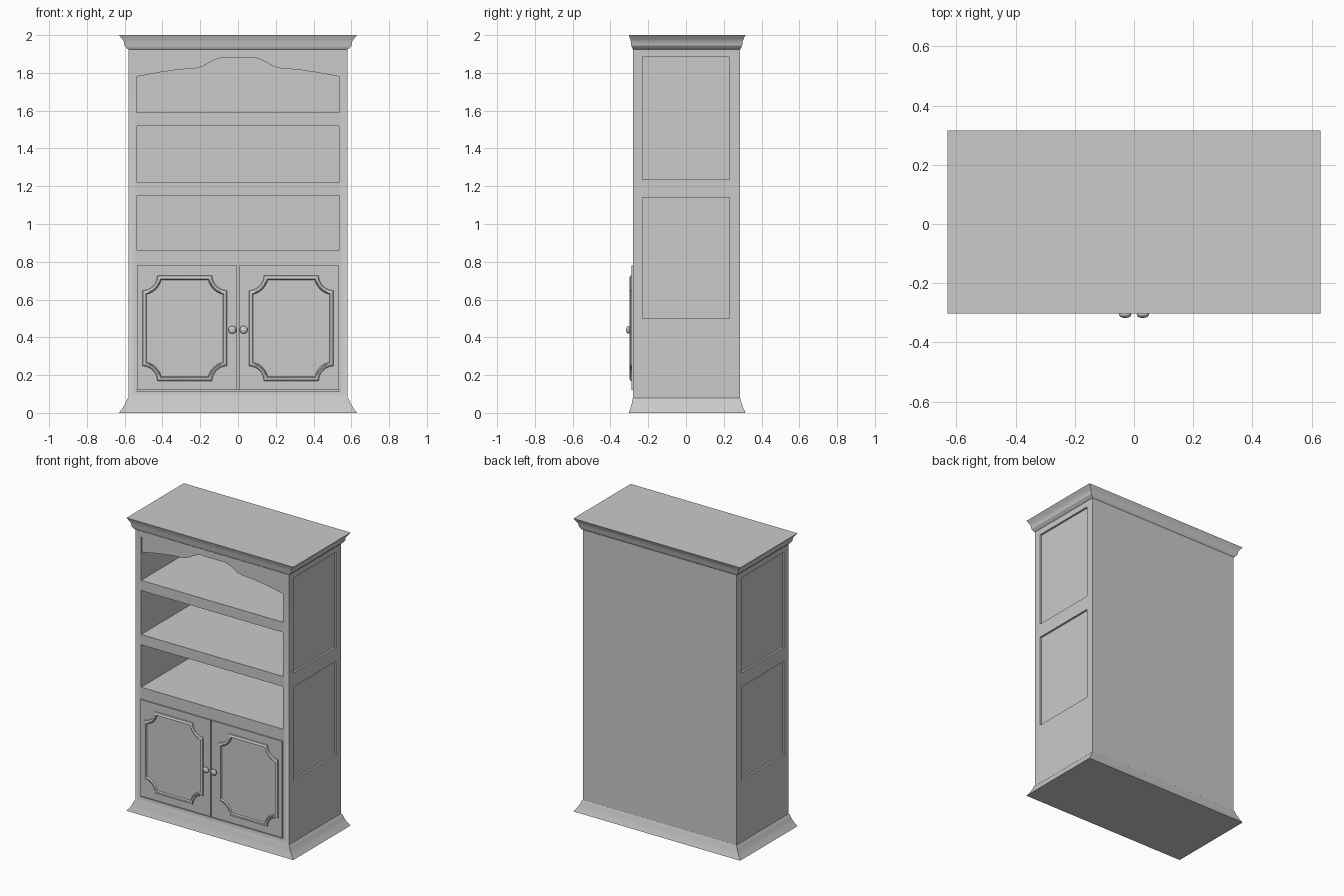
import bpy, bmesh, math
from mathutils import Matrix

if "Cube" in bpy.data.objects:
    bpy.data.objects.remove(bpy.data.objects["Cube"])

mat = bpy.data.materials.new("warm grey")
mat.diffuse_color = (0.6, 0.59, 0.575, 1)
mat.use_nodes = True
mat.node_tree.nodes["Principled BSDF"].inputs["Base Color"].default_value = mat.diffuse_color


def make(name, bm, smooth=None):
    bmesh.ops.recalc_face_normals(bm, faces=bm.faces)
    me = bpy.data.meshes.new(name)
    bm.to_mesh(me)
    bm.free()
    ob = bpy.data.objects.new(name, me)
    bpy.context.collection.objects.link(ob)
    me.materials.append(mat)
    if smooth:
        bpy.ops.object.select_all(action='DESELECT')
        bpy.context.view_layer.objects.active = ob
        ob.select_set(True)
        bpy.ops.object.shade_smooth_by_angle(angle=math.radians(smooth))
    return ob


def add_box(bm, x0, x1, y0, y1, z0, z1):
    m = Matrix.Translation(((x0 + x1) / 2, (y0 + y1) / 2, (z0 + z1) / 2)) @ \
        Matrix.Diagonal((x1 - x0, y1 - y0, z1 - z0, 1))
    bmesh.ops.create_cube(bm, size=1, matrix=m)


def skin(bm, rings):
    for a, b in zip(rings, rings[1:]):
        n = len(a)
        for i in range(n):
            bm.faces.new((a[i], a[(i + 1) % n], b[(i + 1) % n], b[i]))


# Cabinet body with flared base and crown: (flare amount, height)
profile = [(1, 0), (.62, .025), (.3, .052), (.12, .075), (0, .08),
           (0, 1.925), (.18, 1.93), (.42, 1.945), (.48, 1.965), (.68, 1.98), (1, 2)]
bm = bmesh.new()
rings = []
for t, z in profile:
    x, yf, yb = .58 + .05 * t, -.28 - .023 * t, .285 + .03 * t
    rings.append([bm.verts.new(p) for p in
                  ((-x, yf, z), (x, yf, z), (x, yb, z), (-x, yb, z))])
skin(bm, rings)
bm.faces.new(rings[0])
bm.faces.new(rings[-1])
body = make("cabinet_body", bm)

# Cutter for shelf openings, side panels and the groove under the doors
bm = bmesh.new()
for z0, z1 in ((.86, 1.15), (1.22, 1.52), (1.59, 1.885)):
    add_box(bm, -.535, .535, -.5, .265, z0, z1)
for z0, z1 in ((.5, 1.14), (1.235, 1.885)):
    for s in (-1, 1):
        add_box(bm, *sorted((s * .567, s * .8)), -.23, .23, z0, z1)
add_box(bm, -.535, .535, -.5, -.272, .113, .121)
cutter = make("opening_cutter", bm)
cutter.hide_render = True
mod = body.modifiers.new("openings", 'BOOLEAN')
mod.operation = 'DIFFERENCE'
mod.solver = 'EXACT'
mod.object = cutter
bpy.context.view_layer.objects.active = body
body.select_set(True)
bpy.ops.object.modifier_apply(modifier=mod.name)
bpy.data.objects.remove(cutter)
bpy.ops.object.shade_smooth_by_angle(angle=math.radians(30))

# Arched valance across the top opening
half = [(.535, 1.78), (.42, 1.802), (.31, 1.818), (.23, 1.823), (.19, 1.833),
        (.15, 1.856), (.12, 1.871), (.095, 1.878)]
outline = half + [(-x, z) for x, z in reversed(half)] + [(-.535, 1.885), (.535, 1.885)]
bm = bmesh.new()
rings = [[bm.verts.new((x, y, z)) for x, z in outline] for y in (-.274, -.25)]
skin(bm, rings)
for r in rings:
    bm.faces.new(r)
make("arched_valance", bm)


def notched(cx, cz, w, h, r, d):
    """Rectangle with scooped corners, inset by d."""
    R = r + d
    a0 = math.asin(d / R)
    arc = [a0 + (math.pi / 2 - 2 * a0) * i / 6 for i in range(7)]
    c = [(w - R * math.sin(a), h - R * math.cos(a)) for a in arc]
    pts = []
    for sx, sz, rev in ((1, 1, 1), (-1, 1, 0), (-1, -1, 1), (1, -1, 0)):
        q = [(cx + sx * x, cz + sz * z) for x, z in c]
        pts += q if not rev else q[::-1]
    # make corners run in one consistent direction around the panel
    return sorted(pts, key=lambda p: math.atan2(p[1] - cz, p[0] - cx))


for side, s in (("left", -1), ("right", 1)):
    # Door leaf
    bm = bmesh.new()
    add_box(bm, *sorted((s * .004, s * .535)), -.289, -.27, .121, .78)
    make(side + "_door", bm)

    # Raised scooped-corner moulding
    bm = bmesh.new()
    rings = [[bm.verts.new((x, y, z)) for x, z in
              notched(s * .282, .448, .225, .28, .08, d)]
             for d, y in ((0, -.288), (.003, -.295), (.014, -.300),
                          (.019, -.299), (.024, -.288))]
    skin(bm, rings)
    make(side + "_door_moulding", bm, 30)

    # Round knob on a short stem
    bm = bmesh.new()
    bmesh.ops.create_uvsphere(
        bm, u_segments=20, v_segments=12, radius=1,
        matrix=Matrix.Translation((s * .03, -.306, .44)) @ Matrix.Diagonal((.021, .011, .021, 1)))
    bmesh.ops.create_cone(
        bm, cap_ends=True, segments=16, radius1=.01, radius2=.01, depth=.024,
        matrix=Matrix.Translation((s * .03, -.295, .44)) @ Matrix.Rotation(math.pi / 2, 4, 'X'))
    make(side + "_knob", bm, 40)
